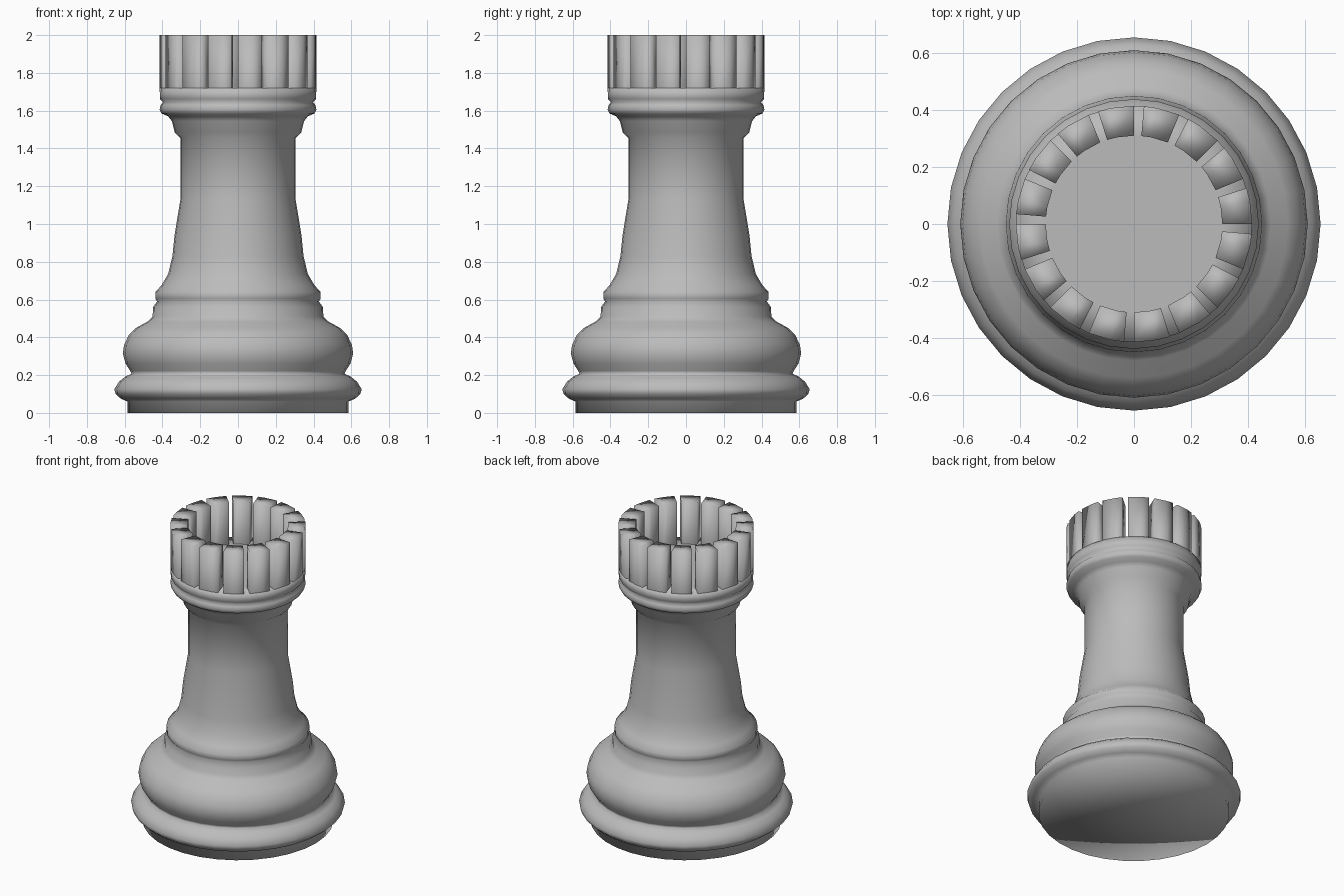
import bpy, bmesh, math

if "Cube" in bpy.data.objects:
    bpy.data.objects.remove(bpy.data.objects["Cube"])

mat = bpy.data.materials.new("plain grey")
mat.diffuse_color = (0.5, 0.5, 0.5, 1)
mat.use_nodes = True
mat.node_tree.nodes["Principled BSDF"].inputs["Base Color"].default_value = mat.diffuse_color
SIDES = 32
SLOT_Z, TOP_Z = 1.72, 2.0
R_OUT, R_IN = 0.415, 0.31


def finish(bm, name):
    bmesh.ops.recalc_face_normals(bm, faces=bm.faces)
    for f in bm.faces:
        f.smooth = True
    me = bpy.data.meshes.new(name)
    bm.to_mesh(me)
    bm.free()
    me.materials.append(mat)
    ob = bpy.data.objects.new(name, me)
    bpy.context.collection.objects.link(ob)
    return ob


def polar(r, a, z):
    return (r * math.cos(a), r * math.sin(a), z)


# Turned body: base, bulge, collar, tapered stem, neck moulding and head
profile = [
    (0.585, 0), (0.585, 0.06), (0.62, 0.075), (0.648, 0.10), (0.655, 0.125),
    (0.63, 0.165), (0.60, 0.19), (0.565, 0.207), (0.57, 0.222), (0.595, 0.26),
    (0.61, 0.315), (0.603, 0.36), (0.577, 0.415), (0.54, 0.45), (0.48, 0.483),
    (0.452, 0.51), (0.45, 0.56), (0.428, 0.59), (0.438, 0.605), (0.438, 0.64),
    (0.405, 0.675), (0.37, 0.735), (0.347, 0.83), (0.336, 0.94), (0.305, 1.13),
    (0.305, 1.455), (0.335, 1.485), (0.35, 1.545), (0.37, 1.57), (0.405, 1.585),
    (0.415, 1.605), (0.41, 1.63), (0.398, 1.645), (0.413, 1.662),
    (R_OUT, SLOT_Z), (R_IN, SLOT_Z)]
bm = bmesh.new()
rings = [[bm.verts.new(polar(r, 2 * math.pi * i / SIDES, z)) for i in range(SIDES)]
         for r, z in profile]
for lo, hi in zip(rings, rings[1:]):
    for i in range(SIDES):
        j = (i + 1) % SIDES
        bm.faces.new((lo[i], lo[j], hi[j], hi[i]))
for ring, z in ((rings[0], 0), (rings[-1], SLOT_Z)):
    centre = bm.verts.new((0, 0, z))
    for i in range(SIDES):
        bm.faces.new((ring[i], ring[(i + 1) % SIDES], centre))
finish(bm, "body")

# Crown of sixteen battlements separated by narrow slots
bm = bmesh.new()
for k in range(16):
    angles = [math.radians(22.5 * k + d) for d in (0, 11.25, 17.7)]
    cols = [[bm.verts.new(polar(r, a, z)) for r, z in
             ((R_OUT, SLOT_Z), (R_OUT, TOP_Z), (R_IN, TOP_Z), (R_IN, SLOT_Z))]
            for a in angles]
    for a, b in zip(cols, cols[1:]):
        for n in range(3):
            bm.faces.new((a[n], b[n], b[n + 1], a[n + 1]))
    bm.faces.new(cols[0])
    bm.faces.new(cols[-1][::-1])
finish(bm, "battlements")
